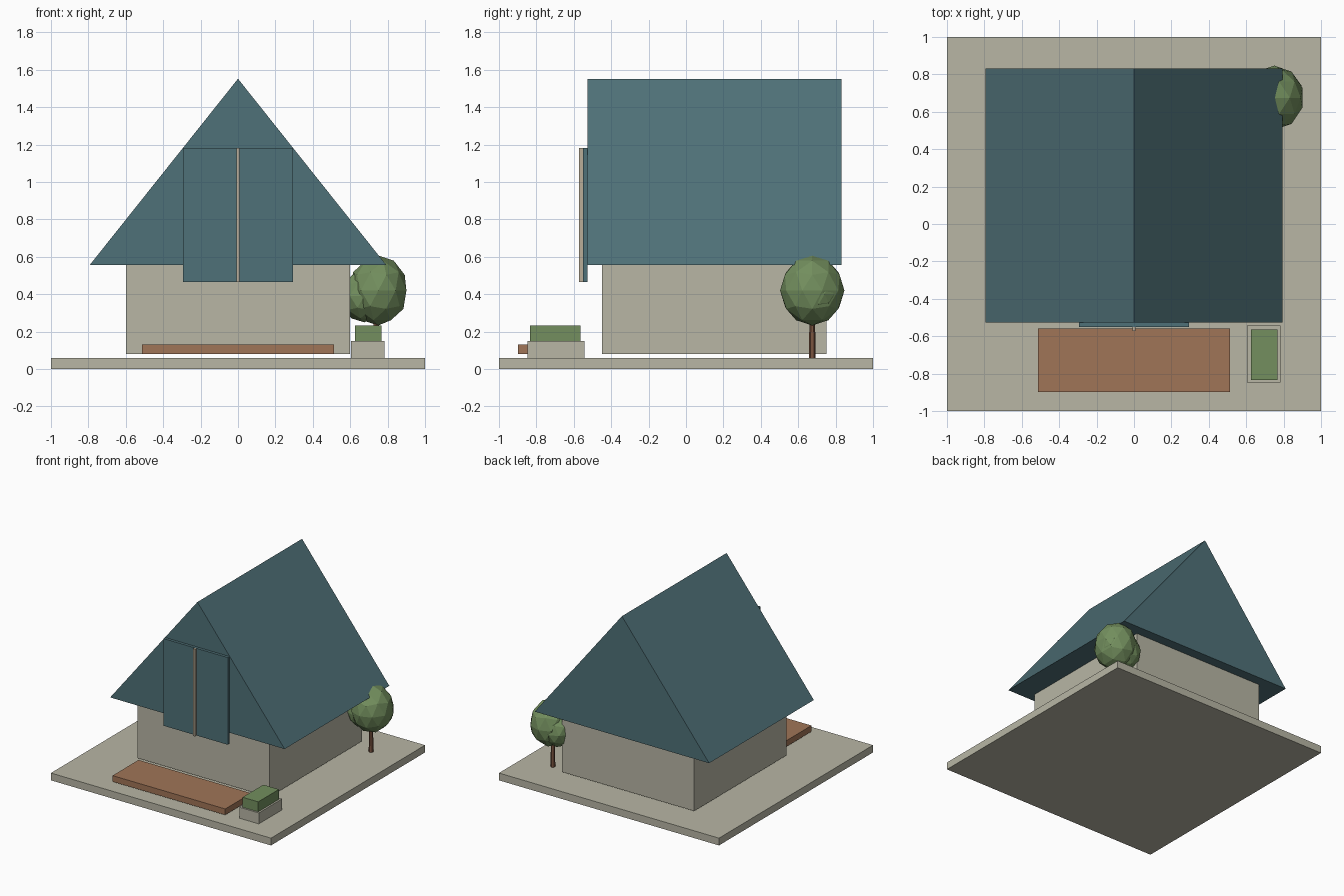
import bpy
import bmesh
from mathutils import Matrix, Vector

cube = bpy.data.objects.get("Cube")
if cube:
    bpy.data.objects.remove(cube, do_unlink=True)


def material(name, rgb):
    linear = [((c / 255 + 0.055) / 1.055) ** 2.4 for c in rgb] + [1.0]
    mat = bpy.data.materials.new(name)
    mat.use_nodes = True
    mat.diffuse_color = linear
    mat.node_tree.nodes["Principled BSDF"].inputs["Base Color"].default_value = linear
    return mat


concrete = material("warm concrete", (184, 182, 165))
roofing = material("slate teal", (79, 113, 120))
decking = material("deck wood", (160, 117, 87))
foliage = material("leaf green", (115, 143, 94))
bark = material("bark brown", (122, 84, 64))
trim = material("pale trim", (186, 173, 152))


def finish(name, bm, mat):
    bmesh.ops.recalc_face_normals(bm, faces=bm.faces)
    mesh = bpy.data.meshes.new(name)
    bm.to_mesh(mesh)
    bm.free()
    mesh.materials.append(mat)
    obj = bpy.data.objects.new(name, mesh)
    bpy.context.collection.objects.link(obj)
    return obj


def box(name, x, y, z, mat):
    """Box from (min, max) ranges."""
    bm = bmesh.new()
    size = [b - a for a, b in (x, y, z)]
    mid = Vector([(a + b) / 2 for a, b in (x, y, z)])
    bmesh.ops.create_cube(bm, size=1, matrix=Matrix.LocRotScale(mid, None, size))
    return finish(name, bm, mat)


def gable(name, half_width, y, eave, ridge, mat):
    """Triangular prism running along y."""
    bm = bmesh.new()
    profile = [(-half_width, eave), (half_width, eave), (0, ridge)]
    face = bm.faces.new([bm.verts.new((px, y[0], pz)) for px, pz in profile])
    out = bmesh.ops.extrude_face_region(bm, geom=[face])["geom"]
    verts = [v for v in out if isinstance(v, bmesh.types.BMVert)]
    bmesh.ops.translate(bm, verts=verts, vec=(0, y[1] - y[0], 0))
    return finish(name, bm, mat)


# Plot and house
box("ground_slab", (-1, 1), (-1, 1), (0, 0.06), concrete)
box("house_walls", (-0.6, 0.6), (-0.45, 0.75), (0.08, 0.56), concrete)
gable("gable_roof", 0.793, (-0.527, 0.832), 0.556, 1.552, roofing)

# Tall front panel with its centre strip
box("front_panel", (-0.293, 0.293), (-0.55, -0.527), (0.466, 1.182), roofing)
box("panel_centre_strip", (-0.008, 0.008), (-0.572, -0.55), (0.466, 1.182), trim)

# Front deck and planter
box("deck", (-0.512, 0.512), (-0.897, -0.56), (0.08, 0.13), decking)
box("planter_box", (0.605, 0.782), (-0.847, -0.543), (0.06, 0.15), concrete)
box("planter_hedge", (0.625, 0.767), (-0.833, -0.564), (0.15, 0.232), foliage)

# Tree trunk
bm = bmesh.new()
bmesh.ops.create_cone(bm, cap_ends=True, segments=6, radius1=0.018, radius2=0.014,
                      depth=0.3, matrix=Matrix.Translation((0.737, 0.675, 0.2)))
finish("tree_trunk", bm, bark)

# Faceted crown made of overlapping clumps
clumps = [((0.75, 0.675, 0.42), (0.158, 0.172, 0.187)),
          ((0.675, 0.68, 0.39), (0.13, 0.14, 0.14)),
          ((0.80, 0.71, 0.40), (0.1, 0.1, 0.1))]
bm = bmesh.new()
for centre, radii in clumps:
    bmesh.ops.create_icosphere(bm, subdivisions=2, radius=1,
                               matrix=Matrix.LocRotScale(Vector(centre), None, radii))
finish("tree_crown", bm, foliage)
